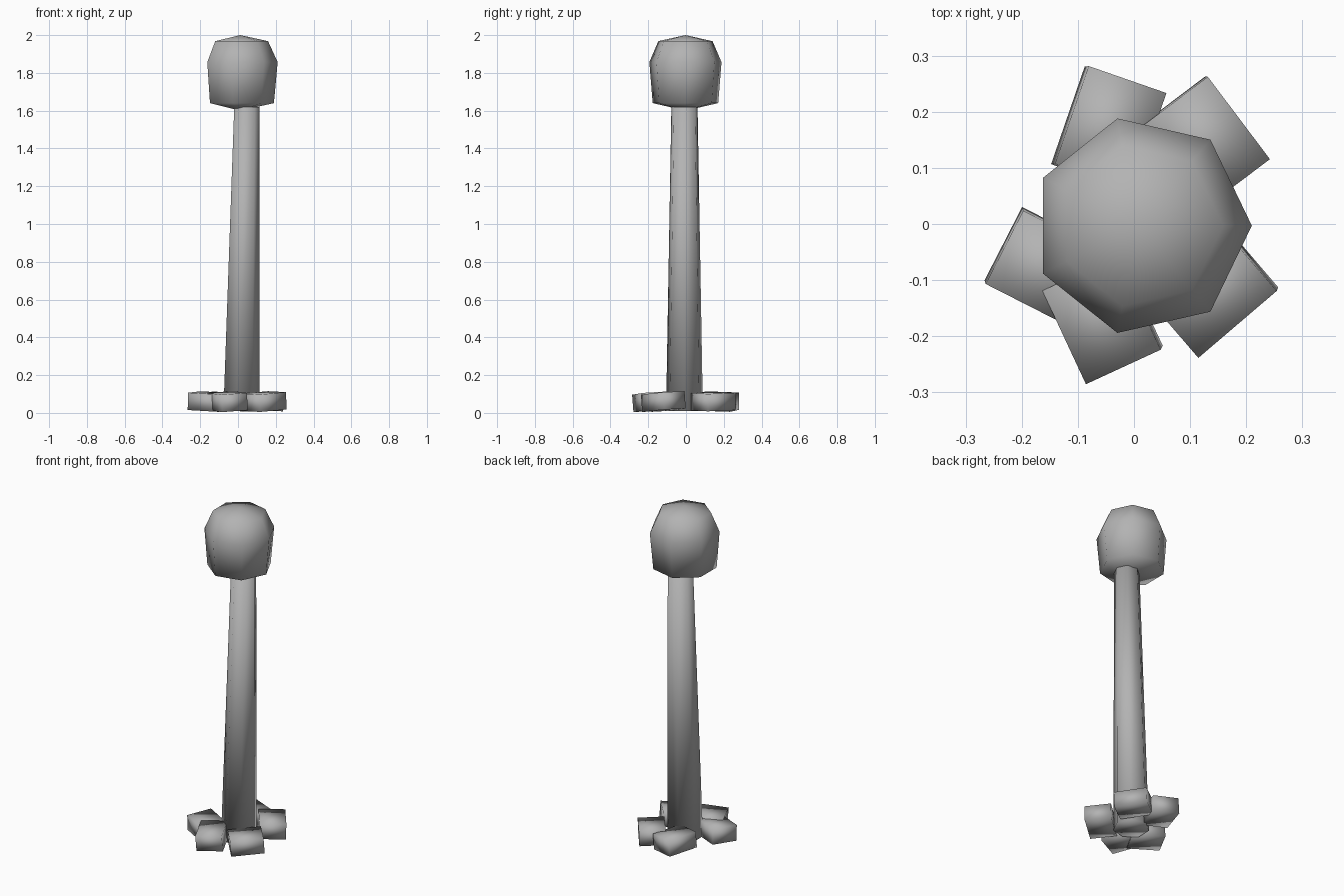
import bpy, bmesh, math
from mathutils import Matrix, Vector

cube = bpy.data.objects.get("Cube")
if cube:
    bpy.data.objects.remove(cube, do_unlink=True)

SIDES = 7

# Single stone-grey colour
grey = bpy.data.materials.new("plain grey")
grey.use_nodes = True
grey.diffuse_color = (0.45, 0.45, 0.45, 1)
grey.node_tree.nodes["Principled BSDF"].inputs["Base Color"].default_value = (0.45, 0.45, 0.45, 1)


def finish(name, bm):
    """Turn a bmesh into a smooth-shaded grey object."""
    bmesh.ops.recalc_face_normals(bm, faces=bm.faces)
    for f in bm.faces:
        f.smooth = True
    mesh = bpy.data.meshes.new(name)
    bm.to_mesh(mesh)
    bm.free()
    mesh.materials.append(grey)
    obj = bpy.data.objects.new(name, mesh)
    bpy.context.collection.objects.link(obj)
    return obj


def loft(name, rings):
    """Stack seven-sided rings (x, y, z, radius); a zero radius is a point."""
    bm = bmesh.new()
    loops = []
    for x, y, z, r in rings:
        count = SIDES if r else 1
        loops.append([bm.verts.new((x + r * math.cos(math.tau * i / SIDES),
                                    y + r * math.sin(math.tau * i / SIDES), z))
                      for i in range(count)])
    for low, high in zip(loops, loops[1:]):
        for i in range(SIDES):
            j = (i + 1) % SIDES
            corners = [low[i % len(low)], low[j % len(low)],
                       high[j % len(high)], high[i % len(high)]]
            bm.faces.new(list(dict.fromkeys(corners)))
    for end in (loops[0], loops[-1]):
        if len(end) > 1:
            bm.faces.new(end)
    return finish(name, bm)


def foot_block(name, x, y, yaw, pitch, roll):
    """Slightly tilted block resting at the foot of the stem."""
    bm = bmesh.new()
    bmesh.ops.create_cube(bm, size=1)
    bmesh.ops.scale(bm, vec=Vector((0.184, 0.147, 0.092)), verts=bm.verts)
    turn = (Matrix.Rotation(math.radians(yaw), 4, 'Z')
            @ Matrix.Rotation(math.radians(pitch), 4, 'Y')
            @ Matrix.Rotation(math.radians(roll), 4, 'X'))
    bmesh.ops.transform(bm, matrix=Matrix.Translation((x, y, 0.06)) @ turn, verts=bm.verts)
    return finish(name, bm)


# Leaning, tapered stem
loft("stem", [(0.013, -0.008, 0.01, 0.1), (0.044, -0.008, 1.62, 0.071)])

# Faceted rounded head
loft("head", [(0.012, -0.003, 1.6, 0), (0.012, -0.003, 1.64, 0.178),
              (0.014, -0.003, 1.857, 0.196), (0.012, -0.003, 1.968, 0.147),
              (0.012, -0.003, 2.0, 0)])

# Loose ring of blocks around the base
blocks = [
    ("back", -0.045, 0.17, 71, 2, 4),
    ("back_left", 0.126, 0.145, -53, 2, -2),
    ("front_left", 0.138, -0.12, 40.5, -4, 2),
    ("front", -0.056, -0.168, -65, 3, 4),
    ("front_right", -0.15, -0.08, -27, 3, 3),
]
for label, *placing in blocks:
    foot_block("foot_block_" + label, *placing)
